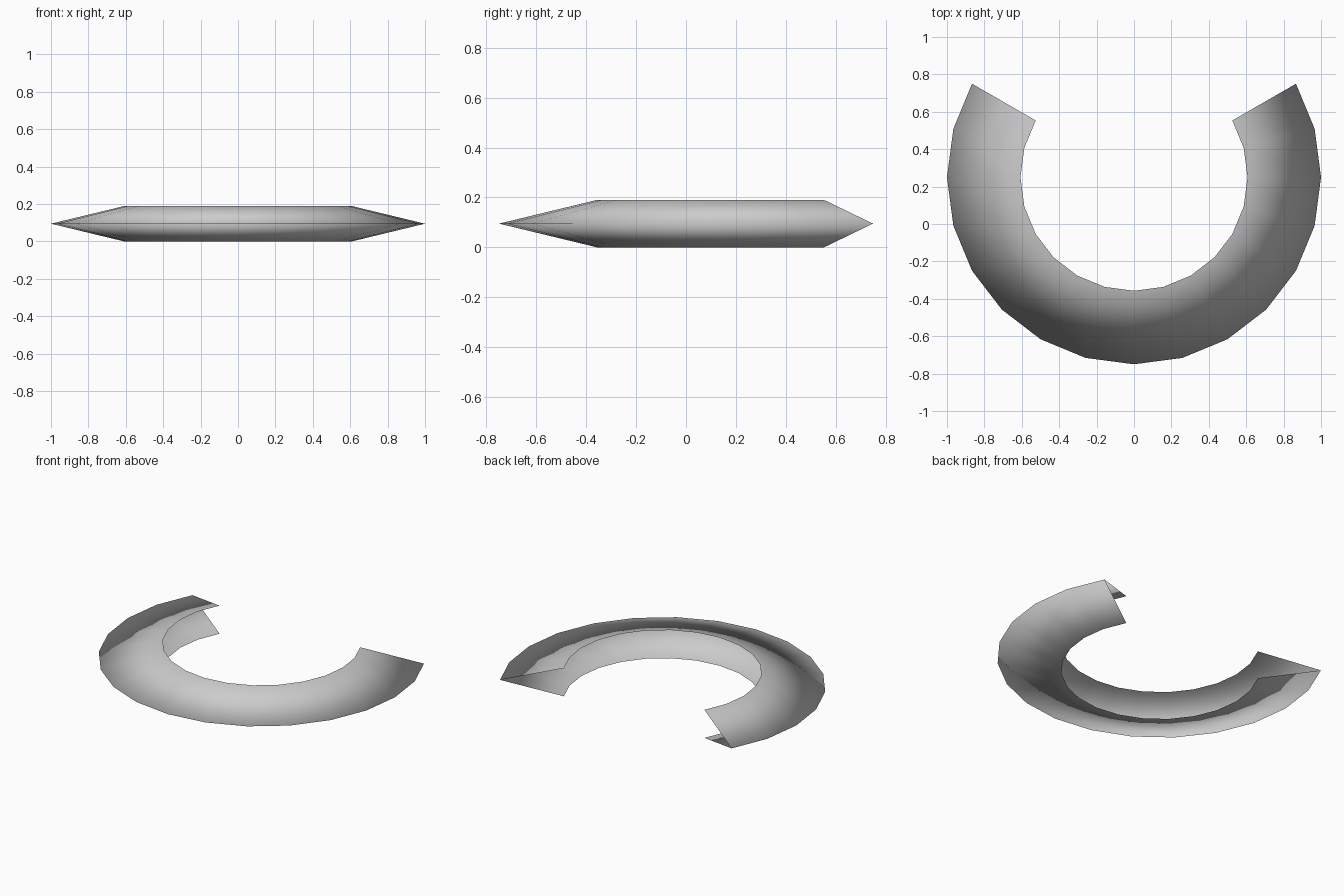
import bpy, bmesh
from math import radians, cos, sin

# Remove the default cube
cube = bpy.data.objects.get("Cube")
if cube:
    bpy.data.objects.remove(cube, do_unlink=True)

# Plain grey material
grey = bpy.data.materials.new("light_grey")
grey.use_nodes = True
colour = (0.6, 0.6, 0.6, 1)
grey.diffuse_color = colour
grey.node_tree.nodes["Principled BSDF"].inputs["Base Color"].default_value = colour

# V-shaped section (radius, height): lower lip, outer ridge, upper lip
INNER, OUTER, HEIGHT = 0.607, 1.0, 0.19
profile = [(INNER, 0), (OUTER, HEIGHT / 2), (INNER, HEIGHT)]

# Sweep the section round an arc that is open at the back
SEGMENTS, START, STEP, CENTRE_Y = 16, 150, 15, 0.25
bm = bmesh.new()
rings = []
for i in range(SEGMENTS + 1):
    a = radians(START + i * STEP)
    rings.append([bm.verts.new((r * cos(a), CENTRE_Y + r * sin(a), z))
                  for r, z in profile])
for near, far in zip(rings, rings[1:]):
    for j in range(len(profile) - 1):
        face = bm.faces.new((near[j], far[j], far[j + 1], near[j + 1]))
        face.smooth = True

mesh = bpy.data.meshes.new("open_collar")
bm.to_mesh(mesh)
bm.free()
mesh.materials.append(grey)
collar = bpy.data.objects.new("open_collar", mesh)
bpy.context.collection.objects.link(collar)
